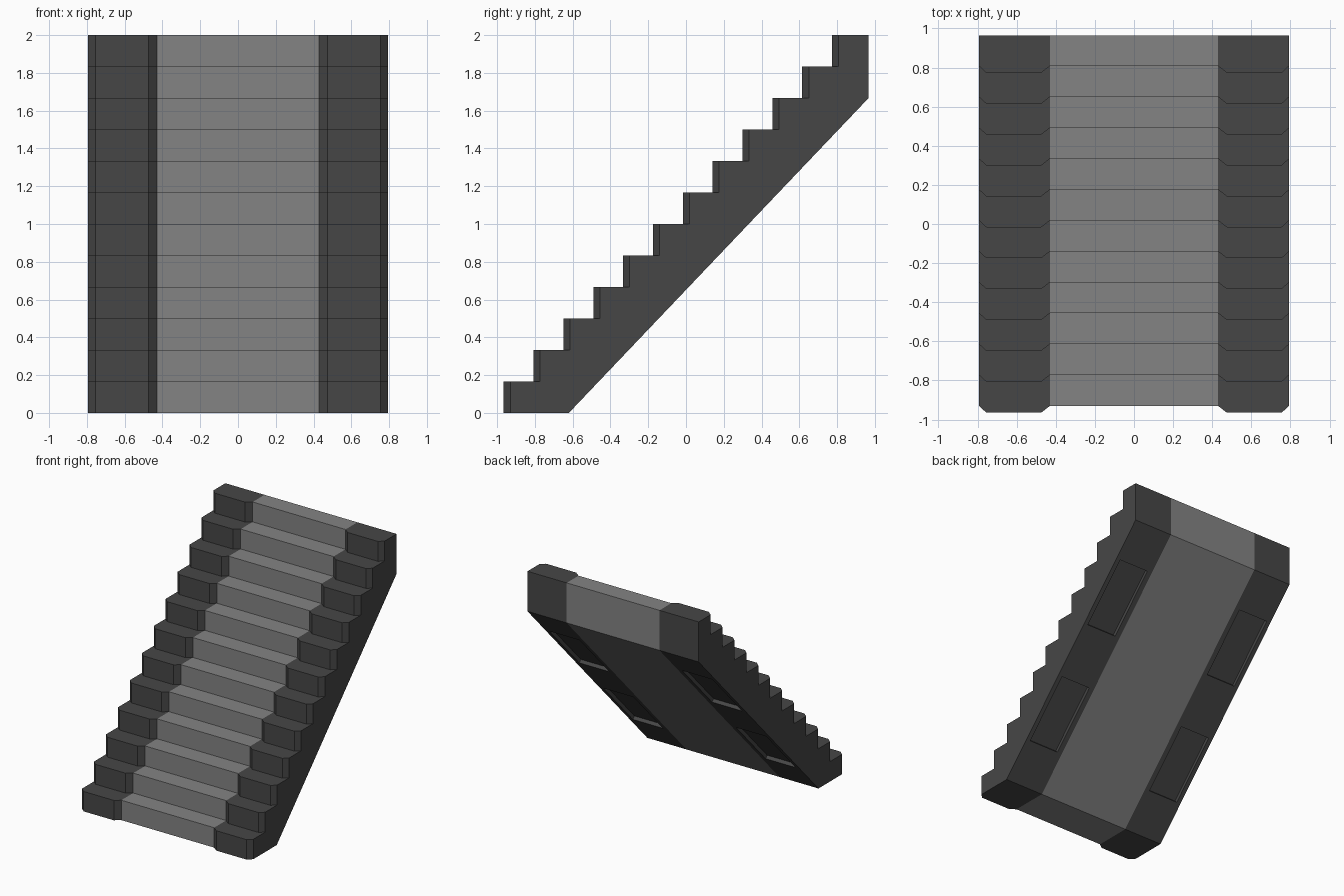
import bpy, bmesh

if "Cube" in bpy.data.objects:
    bpy.data.objects.remove(bpy.data.objects["Cube"])

STEPS, RISE, RUN = 12, 2 / 12, 0.158
FRONT, BACK = -0.965, 0.965
FOOT, SOFFIT = (-0.62, 0.0), (BACK, 1.665)
POCKETS = [(0.148, 0.398), (0.598, 0.845)]   # spans measured down the underside
POCKET_DEPTH = 0.03


def material(name, value):
    m = bpy.data.materials.new(name)
    m.diffuse_color = (value, value, value, 1)
    m.use_nodes = True
    m.node_tree.nodes["Principled BSDF"].inputs["Base Color"].default_value = m.diffuse_color
    return m


def profile(setback):
    """Side outline of the flight; setback moves only the risers."""
    pts = []
    for i in range(STEPS):
        y = FRONT + i * RUN + setback
        pts += [(y, i * RISE), (y, (i + 1) * RISE)]
    pts += [(BACK, 2.0), SOFFIT]
    for t in [t for span in POCKETS for t in span]:
        pts.append(tuple(a + (b - a) * t for a, b in zip(SOFFIT, FOOT)))
    return pts + [FOOT]


def loft(name, stations, mat, cap_end=False, pockets=False):
    """Skin the stair outline across (x, setback) stations."""
    bm = bmesh.new()
    rows = [[bm.verts.new((x, y, z)) for y, z in profile(s)] for x, s in stations]
    n = len(rows[0])
    wells = []
    for k, (a, b) in enumerate(zip(rows, rows[1:])):
        for i in range(n):
            j = (i + 1) % n
            f = bm.faces.new((a[i], b[i], b[j], a[j]))
            if pockets and k == 1 and i in (2 * STEPS + 2, 2 * STEPS + 4):
                wells.append(f)
    if cap_end:
        bm.faces.new(rows[-1])
    bmesh.ops.recalc_face_normals(bm, faces=bm.faces[:])
    # Recessed pockets in the underside
    for f in wells:
        f.normal_update()
        if f.normal.z > 0:
            bmesh.ops.reverse_faces(bm, faces=bm.faces[:])
        push = -POCKET_DEPTH * f.normal
        new = bmesh.ops.extrude_discrete_faces(bm, faces=[f])["faces"]
        bmesh.ops.translate(bm, verts=new[0].verts[:], vec=push)
    me = bpy.data.meshes.new(name)
    bm.to_mesh(me)
    bm.free()
    me.materials.append(mat)
    ob = bpy.data.objects.new(name, me)
    bpy.context.collection.objects.link(ob)
    return ob


dark = material("dark_stone", 0.062)
mid = material("mid_stone", 0.23)

# Recessed centre treads
loft("centre_treads", [(0.43, 0.035), (-0.43, 0.035)], mid)

# Chamfered side blocks, mirrored left and right
side = loft("side_blocks",
            [(0.43, 0.035), (0.475, 0), (0.755, 0), (0.793, 0.035)],
            dark, cap_end=True, pockets=True)
side.modifiers.new("mirror", "MIRROR")
